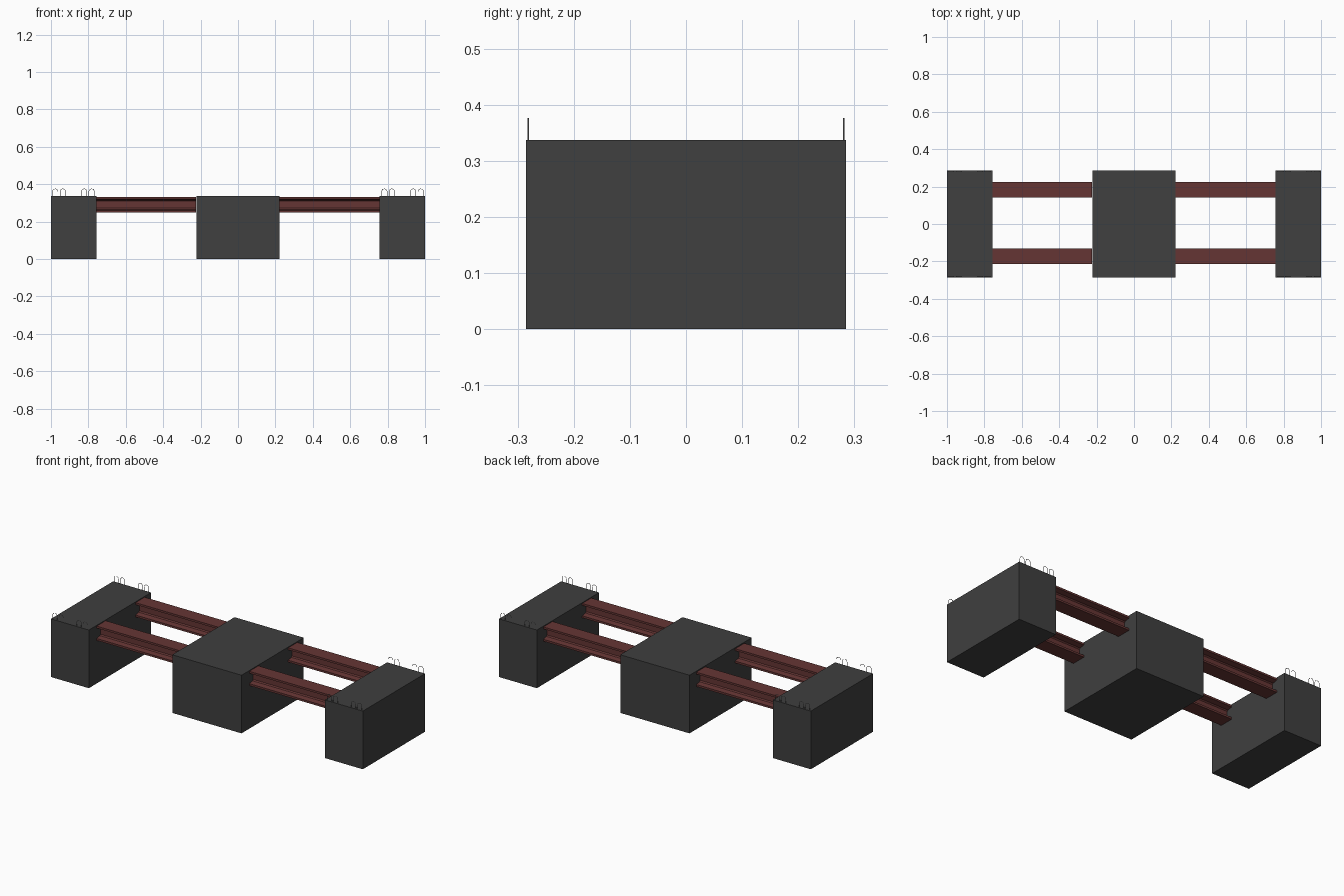
import bpy, bmesh
from math import cos, sin, pi

if "Cube" in bpy.data.objects:
    bpy.data.objects.remove(bpy.data.objects["Cube"])


def material(name, color):
    m = bpy.data.materials.new(name)
    m.diffuse_color = color
    m.use_nodes = True
    m.node_tree.nodes["Principled BSDF"].inputs["Base Color"].default_value = m.diffuse_color
    return m


STONE = material("dark_grey", (0.05, 0.05, 0.05, 1))
STEEL = material("rust_red", (0.13, 0.036, 0.034, 1))
WIRE = material("wire_grey", (0.2, 0.2, 0.2, 1))
TOP = 0.337


def finish(bm, name, mat):
    bmesh.ops.recalc_face_normals(bm, faces=bm.faces)
    mesh = bpy.data.meshes.new(name)
    bm.to_mesh(mesh)
    bm.free()
    mesh.materials.append(mat)
    ob = bpy.data.objects.new(name, mesh)
    bpy.context.collection.objects.link(ob)
    return ob


def block(name, x0, x1):
    bm = bmesh.new()
    bmesh.ops.create_cube(bm, size=1)
    for v in bm.verts:
        v.co = ((x0 + x1) / 2 + v.co.x * (x1 - x0), v.co.y * 0.57, (v.co.z + 0.5) * TOP)
    finish(bm, name, STONE)


def beam(name, x0, x1, y, z):
    # I-section with sloped flange roots, one quadrant mirrored four ways
    q = [(0.0415, 0.0415), (0.0415, 0.030), (0.012, 0.025), (0.006, 0.019)]
    right = q + [(a, -b) for a, b in reversed(q)]
    profile = right + [(-a, b) for a, b in reversed(right)]
    bm = bmesh.new()
    face = bm.faces.new([bm.verts.new((x0, y + a, z + b)) for a, b in profile])
    ext = bmesh.ops.extrude_face_region(bm, geom=[face], use_keep_orig=True)
    for v in ext["geom"]:
        if isinstance(v, bmesh.types.BMVert):
            v.co.x = x1
    finish(bm, name, STEEL)


def wire_loop(name, x, y):
    # Thin inverted U standing on the block edge
    r, leg = 0.0145, 0.361
    path = [(x - r, TOP - 0.01)]
    path += [(x - r * cos(pi * i / 6), leg + r * sin(pi * i / 6)) for i in range(7)]
    path += [(x + r, TOP - 0.01)]
    cu = bpy.data.curves.new(name, 'CURVE')
    cu.dimensions = '3D'
    cu.bevel_depth = 0.0012
    cu.bevel_resolution = 1
    cu.use_fill_caps = True
    sp = cu.splines.new('POLY')
    sp.points.add(len(path) - 1)
    for p, (px, pz) in zip(sp.points, path):
        p.co = (px, y, pz, 1)
    cu.materials.append(WIRE)
    bpy.context.collection.objects.link(bpy.data.objects.new(name, cu))


# Concrete blocks
block("centre_block", -0.222, 0.222)
block("left_block", -1.0, -0.757)
block("right_block", 0.757, 1.0)

# Paired steel beams bridging the blocks
for side, x0, x1 in (("left", -0.757, -0.224), ("right", 0.222, 0.757)):
    beam(side + "_front_beam", x0, x1, -0.172, 0.291)
    beam(side + "_back_beam", x0, x1, 0.184, 0.291)

# Wire lifting loops, two per corner on the end blocks
for sx in (-1, 1):
    for y in (-0.281, 0.281):
        for x in (0.783, 0.822, 0.937, 0.977):
            wire_loop("wire_loop", sx * x, y)
